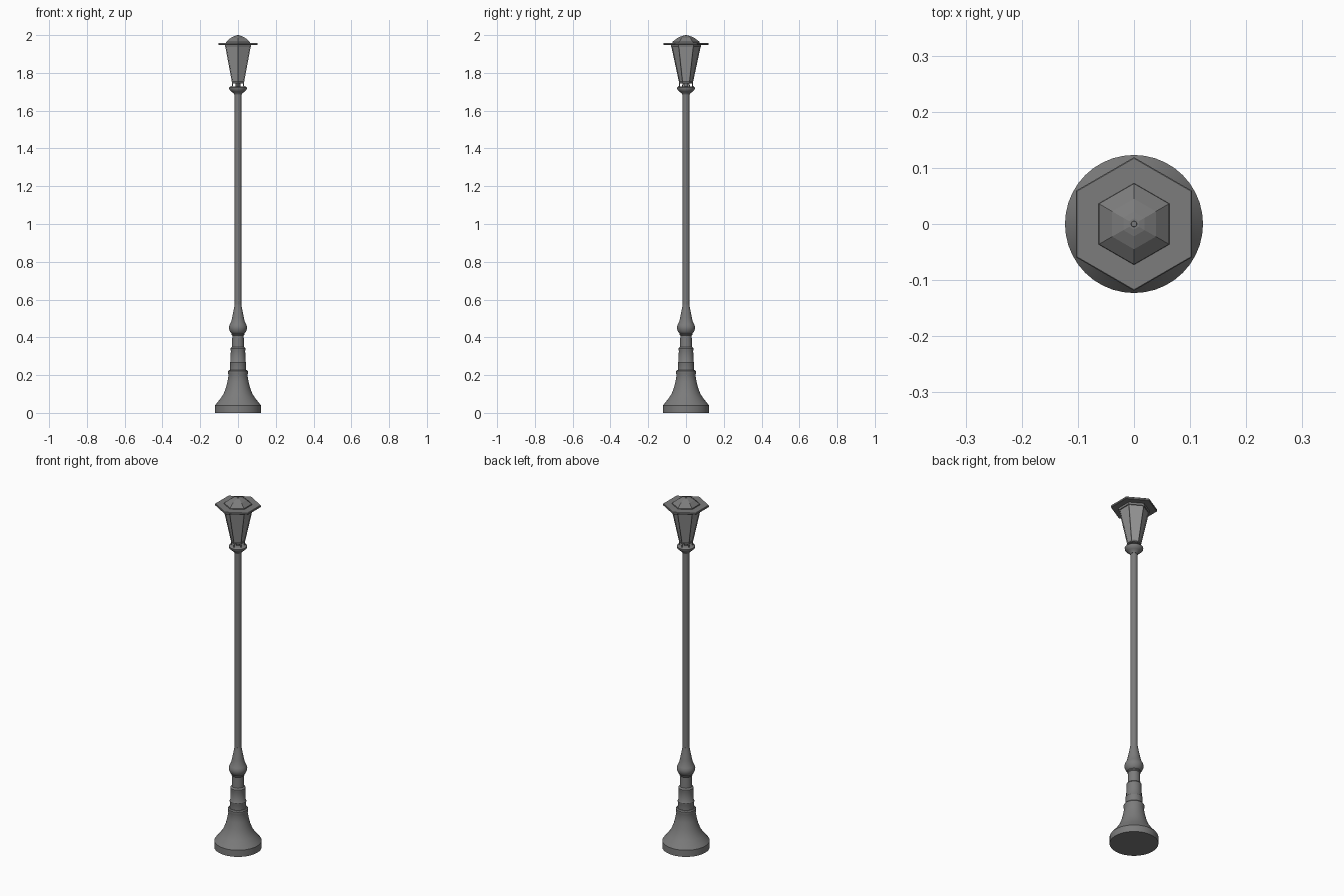
import bpy, bmesh, math
from mathutils import Vector

if "Cube" in bpy.data.objects:
    bpy.data.objects.remove(bpy.data.objects["Cube"])

metal = bpy.data.materials.new("dark_metal")
metal.diffuse_color = (0.2, 0.2, 0.2, 1)
metal.use_nodes = True
metal.node_tree.nodes["Principled BSDF"].inputs["Base Color"].default_value = metal.diffuse_color
pane = bpy.data.materials.new("pane_grey")
pane.diffuse_color = (0.3, 0.3, 0.3, 1)
pane.use_nodes = True
pane.node_tree.nodes["Principled BSDF"].inputs["Base Color"].default_value = pane.diffuse_color


def lathe(name, profile, sides, smooth=None, start=0.0, mat=metal):
    """Revolve (radius, z) points around z, closing both ends."""
    bm = bmesh.new()
    rings = []
    for r, z in profile:
        rings.append([bm.verts.new((r * math.cos(start + 2 * math.pi * i / sides),
                                    r * math.sin(start + 2 * math.pi * i / sides), z))
                      for i in range(sides)])
    for a, b in zip(rings, rings[1:]):
        for i in range(sides):
            j = (i + 1) % sides
            bm.faces.new((a[i], a[j], b[j], b[i]))
    bm.faces.new(rings[0][::-1])
    bm.faces.new(rings[-1])
    mesh = bpy.data.meshes.new(name)
    bm.to_mesh(mesh)
    bm.free()
    mesh.materials.append(mat)
    ob = bpy.data.objects.new(name, mesh)
    bpy.context.collection.objects.link(ob)
    if smooth:
        bpy.ops.object.select_all(action='DESELECT')
        bpy.context.view_layer.objects.active = ob
        ob.select_set(True)
        bpy.ops.object.shade_smooth_by_angle(angle=math.radians(smooth))
    return ob


def bar(name, p, q, radius):
    """Thin square bar between two points."""
    p, q = Vector(p), Vector(q)
    d = q - p
    bpy.ops.mesh.primitive_cylinder_add(vertices=4, radius=radius, depth=d.length,
                                        location=(p + q) / 2)
    ob = bpy.context.object
    ob.name = name
    ob.rotation_euler = d.to_track_quat('Z', 'Y').to_euler()
    ob.data.materials.append(metal)
    return ob


def hexagon(name, profile, mat=metal):
    return lathe(name, profile, 6, start=math.pi / 2, mat=mat)


# Flared foot
lathe("base", [(0.123, 0), (0.123, 0.038), (0.112, 0.052), (0.092, 0.077), (0.077, 0.10),
               (0.065, 0.13), (0.056, 0.165), (0.050, 0.20), (0.052, 0.207),
               (0.052, 0.222), (0.047, 0.228)], 40, 35)

# Stepped sleeve above the foot
lathe("sleeve", [(0.043, 0.225), (0.042, 0.258), (0.043, 0.261), (0.043, 0.268),
                 (0.040, 0.272), (0.038, 0.33), (0.039, 0.334), (0.039, 0.342),
                 (0.032, 0.350), (0.030, 0.41), (0.034, 0.414), (0.034, 0.42),
                 (0.030, 0.424)], 32, 35)

# Bulb that tapers into the pole
lathe("bulb", [(0.032, 0.418), (0.041, 0.428), (0.047, 0.442), (0.048, 0.456), (0.043, 0.469),
               (0.036, 0.482), (0.031, 0.505), (0.025, 0.535), (0.020, 0.56),
               (0.018, 0.575)], 32, 50)

# Pole and collar
lathe("pole", [(0.018, 0.55), (0.018, 1.70)], 24, 35)
lathe("collar", [(0.020, 1.685), (0.023, 1.692), (0.034, 1.70), (0.046, 1.712), (0.047, 1.722),
                 (0.042, 1.727), (0.030, 1.728)], 28, 50)

# Lantern: stem, floor, glass body and top rim
lathe("lamp_stem", [(0.012, 1.72), (0.012, 1.75)], 12, 35)
hexagon("lantern_floor", [(0.032, 1.743), (0.036, 1.745), (0.036, 1.753), (0.032, 1.755)])
hexagon("glass", [(0.033, 1.753), (0.075, 1.948)], pane)
hexagon("lantern_rim", [(0.078, 1.936), (0.080, 1.950)])

# Frame bars on the corners, with short feet down to the collar
for i in range(6):
    a = math.pi / 2 + i * math.pi / 3
    c, s = math.cos(a), math.sin(a)
    bar(f"frame_bar_{i}", (0.034 * c, 0.034 * s, 1.75), (0.076 * c, 0.076 * s, 1.946), 0.003)
    bar(f"lantern_foot_{i}", (0.036 * c, 0.036 * s, 1.725), (0.033 * c, 0.033 * s, 1.748), 0.003)

# Wide brim, faceted roof and finial
hexagon("brim", [(0.117, 1.947), (0.119, 1.949), (0.119, 1.957), (0.117, 1.959)])
hexagon("roof", [(0.073, 1.957), (0.072, 1.964), (0.045, 1.985), (0.022, 1.995), (0.010, 1.998)])
lathe("finial", [(0.006, 1.995), (0.005, 2.0)], 12)
